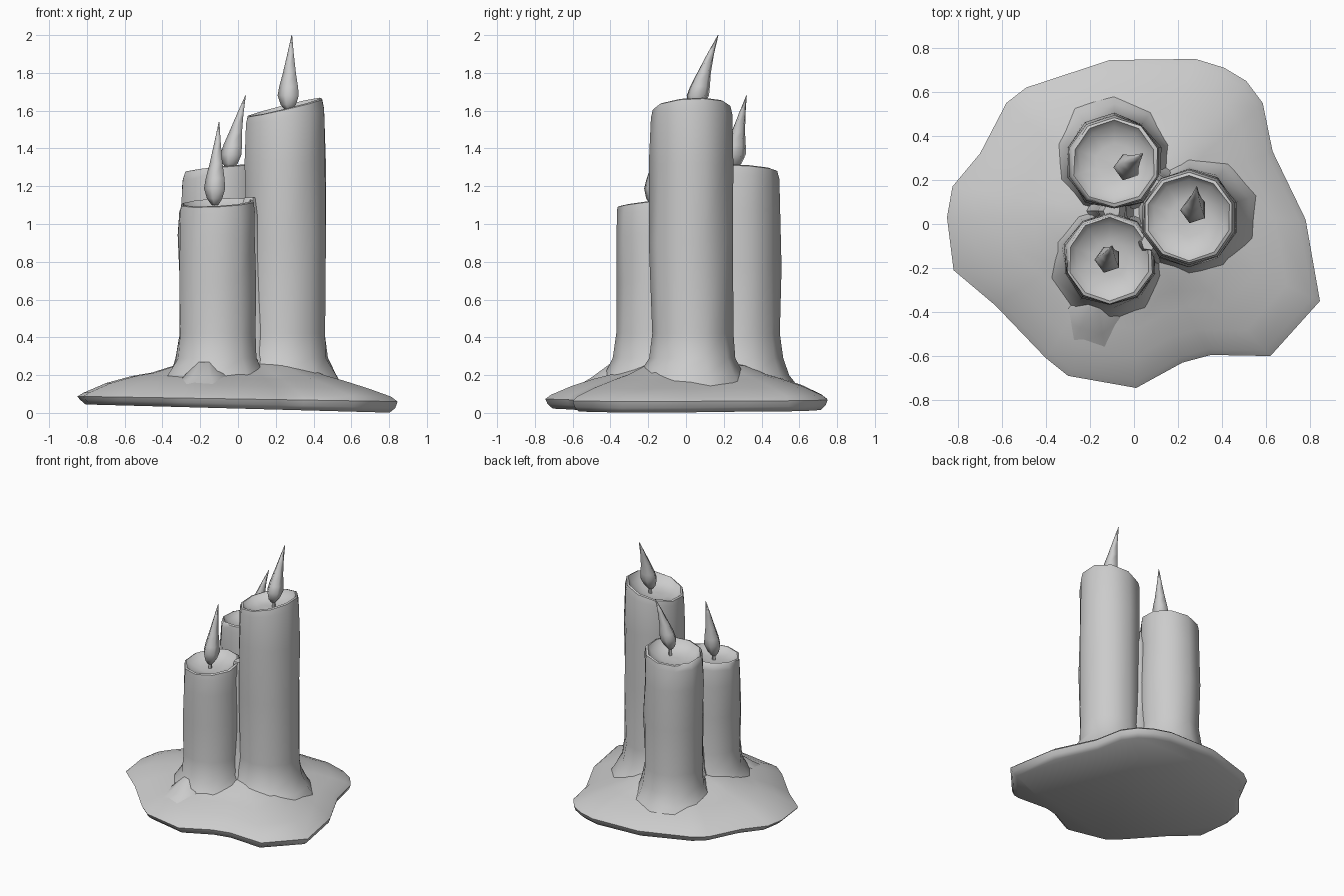
import bpy
import bmesh
import random
from math import cos, sin, pi, radians
from mathutils import Vector

random.seed(4)
cube = bpy.data.objects.get("Cube")
if cube:
    bpy.data.objects.remove(cube, do_unlink=True)

wax = bpy.data.materials.new("grey wax")
wax.use_nodes = True
grey = (0.6, 0.6, 0.6, 1)
wax.diffuse_color = grey
wax.node_tree.nodes["Principled BSDF"].inputs["Base Color"].default_value = grey


def loft(name, rings, angle=50):
    """Skin a list of equal-length point rings and cap both ends."""
    bm = bmesh.new()
    rows = [[bm.verts.new(p) for p in ring] for ring in rings]
    n = len(rows[0])
    for a, b in zip(rows, rows[1:]):
        for i in range(n):
            j = (i + 1) % n
            bm.faces.new((a[i], a[j], b[j], b[i]))
    bm.faces.new(rows[0][::-1])
    bm.faces.new(rows[-1])
    bmesh.ops.recalc_face_normals(bm, faces=bm.faces)
    mesh = bpy.data.meshes.new(name)
    bm.to_mesh(mesh)
    bm.free()
    mesh.materials.append(wax)
    obj = bpy.data.objects.new(name, mesh)
    bpy.context.collection.objects.link(obj)
    bpy.ops.object.select_all(action="DESELECT")
    obj.select_set(True)
    bpy.context.view_layer.objects.active = obj
    bpy.ops.object.shade_smooth_by_angle(angle=radians(angle))
    return obj


def ring(centre, r, z, sides, slope=(0, 0), wobble=0.0):
    pts = []
    for i in range(sides):
        t = 2 * pi * (i + 0.5) / sides
        q = r + random.uniform(-wobble, wobble)
        dz = slope[0] * cos(t) + slope[1] * sin(t)
        pts.append((centre[0] + q * cos(t), centre[1] + q * sin(t), z + dz))
    return pts


# Melted wax pool: an irregular outline stepped inwards to a low mound
outline = [(.845, -.35), (.78, .02), (.63, .33), (.585, .55), (.51, .65),
           (.41, .71), (.28, .75), (-.11, .745), (-.49, .62), (-.58, .55),
           (-.70, .32), (-.825, .17), (-.85, .03), (-.82, -.21), (-.63, -.37),
           (-.40, -.61), (-.30, -.69), (.01, -.745), (.22, -.63), (.35, -.595),
           (.62, -.60)]
hub = Vector((0, 0.04))
pool_steps = [(.95, .0, 1), (.985, .025, 1), (1, .06, .6), (.96, .085, .5),
              (.82, .125, .8), (.66, .165, .8), (.54, .195, .5), (.40, .25, 0), (.2, .28, 0)]
pool = []
for scale, z, tilt in pool_steps:
    row = []
    for p in outline:
        q = hub + (Vector(p) - hub) * scale
        row.append((q.x, q.y, z + tilt * 0.027 * (0.85 - q.x)))
    pool.append(row)
loft("wax_pool", pool)


# Candles: flared foot, slightly lumpy shaft, sloping rim and sunken top
def candle(name, centre, r, top, slope, depth):
    shaft = [(1.55, .12, 0), (1.28, .20, .01), (1.08, .29, .01), (1.0, .42, .008),
             (1.03, .42 + (top - .42) * .4, .008), (1.02, .42 + (top - .42) * .75, .008)]
    rings = [ring(centre, r * k, z, 10, wobble=w) for k, z, w in shaft]
    for k, drop, tilt in ((1.0, .05, .8), (.96, .005, 1), (.90, 0, 1),
                          (.78, depth * .6, .7), (.4, depth, .3), (.1, depth, 0)):
        s = (slope[0] * tilt, slope[1] * tilt)
        rings.append(ring(centre, r * k, top - drop, 10, s, 0.004))
    loft(name, rings)


# Flames: five-sided teardrops on a thin wick, swept towards the tip
def flame(name, base, tip, foot):
    b, t = Vector(base), Vector(tip)
    rings = []
    for f, r in ((0, .02), (.08, .045), (.2, .062), (.32, .055),
                 (.5, .038), (.75, .019), (1, .002)):
        c = b.lerp(t, f)
        sway = f ** 1.4
        c.x = b.x + (t.x - b.x) * sway
        c.y = b.y + (t.y - b.y) * sway
        rings.append(ring(c, r, c.z, 5))
    loft(name + "_flame", rings, 80)
    loft(name + "_wick", [ring(b, .014, foot, 5), ring(b, .014, b.z + .04, 5)])


candle("front_candle", (-.11, -.16), .208, 1.115, (.01, .02), .05)
candle("back_candle", (-.09, .28), .212, 1.295, (.02, -.01), .06)
candle("tall_candle", (.25, .03), .215, 1.62, (.048, .01), .06)
flame("front", (-.12, -.17, 1.1), (-.10, -.10, 1.54), 1.03)
flame("back", (-.04, .25, 1.29), (.04, .32, 1.68), 1.2)
flame("tall", (.27, .05, 1.60), (.285, .17, 2.0), 1.53)


# Wax runs that fill the grooves where the candles touch
def wax_run(name, centre, r, top):
    rows = [(2.0, .15), (1.3, .32), (1, .6), (.9, top - .1), (.5, top)]
    loft(name, [ring(centre, r * k, z, 7, wobble=.005) for k, z in rows])


wax_run("front_wax_run", (.07, -.08), .075, 1.14)
wax_run("side_wax_run", (-.1, .06), .075, 1.0)
wax_run("back_wax_run", (.1, .17), .07, 1.2)

# Drip ridge spreading over the pool in front of the short candle
loft("pool_drip", [ring((-.17, -.34 - d), r, z, 7)
                   for d, r, z in ((.07, .19, .13), (.04, .12, .19), (0, .05, .27))])
